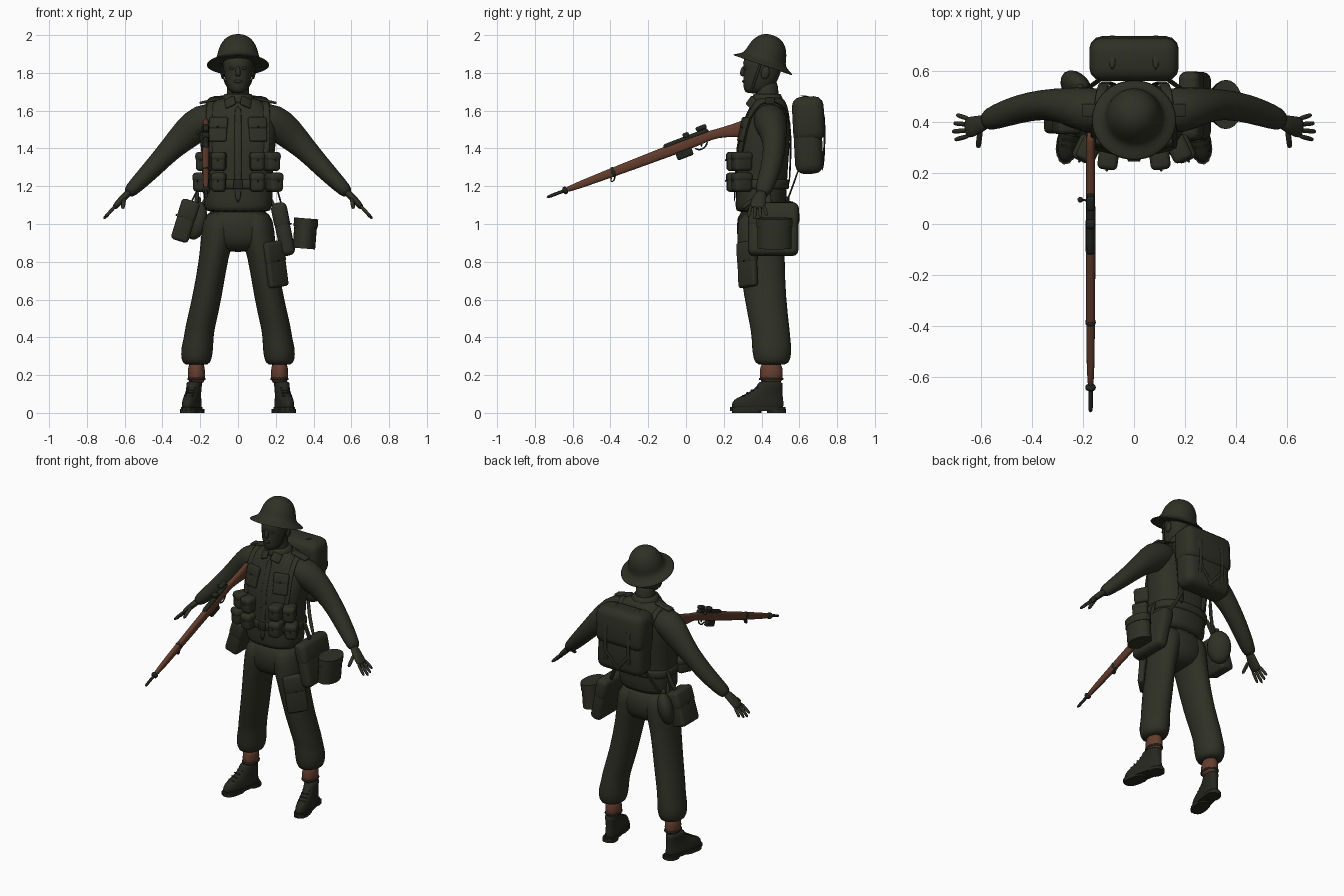
import bpy, bmesh, math
from mathutils import Vector, Euler

old = bpy.data.objects.get("Cube")
if old:
    bpy.data.objects.remove(old, do_unlink=True)

X, Y, Z = Vector((1, 0, 0)), Vector((0, 1, 0)), Vector((0, 0, 1))
SIDES = ((1, "left"), (-1, "right"))
THIN = .005  # strap half thickness


def material(name, *rgb):
    m = bpy.data.materials.new(name)
    m.use_nodes = True
    m.diffuse_color = (*rgb, 1)
    bsdf = m.node_tree.nodes["Principled BSDF"]
    bsdf.inputs["Base Color"].default_value = (*rgb, 1)
    bsdf.inputs["Roughness"].default_value = .9
    return m


OLIVE = material("dark olive", .028, .029, .018)
BOOT = material("boot black", .02, .02, .014)
WOOD = material("rifle wood", .12, .045, .025)
GAITER = material("gaiter brown", .13, .047, .028)
METAL = material("gun metal", .016, .019, .013)


def finish(name, bm, mat, smooth=False, loc=(0, 0, 0), rot=(0, 0, 0)):
    bmesh.ops.recalc_face_normals(bm, faces=bm.faces[:])
    mesh = bpy.data.meshes.new(name)
    bm.to_mesh(mesh)
    bm.free()
    mesh.materials.append(mat)
    mesh.shade_smooth()
    obj = bpy.data.objects.new(name, mesh)
    obj.location, obj.rotation_euler = loc, rot
    bpy.context.scene.collection.objects.link(obj)
    if smooth:
        obj.modifiers.new("smooth", "SUBSURF").levels = 1
        obj.modifiers["smooth"].render_levels = 1
    else:
        mesh.set_sharp_from_angle(angle=math.radians(40))


def loft(name, rings, mat=OLIVE, ref=Y, upright=False, power=2, segs=16, smooth=True, **place):
    """Skin through oval sections given as x, y, z, half width, half depth."""
    bm = bmesh.new()
    centres = [Vector(ring[:3]) for ring in rings]
    loops = []
    for i, (*_, wide, deep) in enumerate(rings):
        ahead, behind = centres[i + 1:i + 2] or centres[i:i + 1], centres[max(i - 1, 0)]
        t = Z if upright else (ahead[0] - behind).normalized()
        u = ref.cross(t).normalized()
        v = t.cross(u)
        loop = []
        for k in range(segs):
            angle = math.tau * k / segs
            c, s = (math.copysign(abs(q) ** (2 / power), q) for q in (math.cos(angle), math.sin(angle)))
            loop.append(bm.verts.new(centres[i] + u * c * wide + v * s * deep))
        loops.append(loop)
    for low, high in zip(loops, loops[1:]):
        for k in range(segs):
            n = (k + 1) % segs
            bm.faces.new((low[k], low[n], high[n], high[k]))
    bm.faces.new(loops[0])
    bm.faces.new(loops[-1])
    finish(name, bm, mat, smooth, **place)


def column(name, rows, mat=OLIVE, x=0, **options):
    """Upright loft from rows of z, half width, front y, back y."""
    rings = [(x, (front + back) / 2, z, wide, (back - front) / 2) for z, wide, front, back in rows]
    loft(name, rings, mat, upright=True, **options)


def tube(name, path, thick, wide, mat=OLIVE, ref=X, segs=8):
    loft(name, [(*point, thick, wide) for point in path], mat, ref, segs=segs)


def flip(side, rows):
    return [(side * x, *rest) for x, *rest in rows]


def box(name, loc, size, rot=(0, 0, 0), mat=OLIVE, soft=.01):
    bm = bmesh.new()
    bmesh.ops.create_cube(bm, size=1)
    bmesh.ops.scale(bm, vec=size, verts=bm.verts[:])
    bmesh.ops.bevel(bm, geom=bm.edges[:], offset=min(soft, min(size) * .4),
                    segments=3, profile=.5, affect='EDGES')
    finish(name, bm, mat, loc=loc, rot=rot)


def ball(name, loc, size, mat=OLIVE, rot=(0, 0, 0)):
    bm = bmesh.new()
    bmesh.ops.create_uvsphere(bm, u_segments=16, v_segments=10, radius=1)
    bmesh.ops.scale(bm, vec=size, verts=bm.verts[:])
    finish(name, bm, mat, loc=loc, rot=rot)


def bag(name, loc, size, rot=(0, 0, 0), outward=-Y, soft=.02):
    """Bag with a flap over its upper half and a stud on the outer face."""
    box(name, loc, size, rot, soft=soft)
    loc, size, turn = Vector(loc), Vector(size), Euler(rot).to_matrix()
    flap = size + Vector((THIN, THIN, -size.z / 2)) * 1.0
    box(name + "_flap", loc + turn @ Z * size.z * .27, flap, rot, soft=soft)
    stud = outward * (abs(outward.dot(size)) / 2 + THIN) + Z * size.z * .08
    ball(name + "_stud", loc + turn @ stud, (THIN, THIN, THIN))


# Helmet: turned dome and brim, tilted back
BRIM, DOME, RISE = .168, .113, .147
helmet = [(.1, -.01), (BRIM, -.025), (BRIM, -.015), (DOME + .01, .005)]
for step in range(1, 9):
    angle = math.pi / 2 * step / 8.3
    helmet.append((DOME * math.cos(angle) ** .8, RISE * math.sin(angle)))
loft("helmet", [(0, 0, z, r, r) for r, z in helmet], upright=True, segs=32,
     loc=(0, .413, 1.86), rot=(-.33, 0, 0))

# Head and neck
column("neck", [(1.6, .07, .36, .5), (1.68, .06, .37, .49), (1.78, .06, .36, .49)])
column("head", [(1.69, .03, .32, .4), (1.71, .05, .305, .45), (1.74, .065, .3, .48),
                (1.82, .08, .305, .51), (1.85, .082, .297, .515), (1.9, .08, .31, .51)], power=2.2)
column("nose", [(1.84, .01, .297, .32), (1.8, .016, .28, .32), (1.78, .013, .29, .31)], segs=8)
ball("mouth", (0, .305, 1.755), (.023, .008, .008))
for s, side in SIDES:
    ball(side + "_ear", (s * .08, .42, 1.8), (.012, .022, .034), rot=(-.2, 0, 0))
    ball(side + "_eye", (s * .03, .315, 1.825), (.015, .01, .008))
    tube(side + "_chin_strap", flip(s, [(.095, .4, 1.86), (.08, .37, 1.78), (.055, .35, 1.71), (0, .335, 1.695)]),
         THIN, .008, ref=Y)

# Jacket, belt and collar
column("jacket", [(1.06, .17, .265, .52), (1.08, .182, .26, .53), (1.2, .185, .265, .535),
                  (1.3, .188, .265, .54), (1.42, .2, .27, .55), (1.52, .21, .3, .555), (1.6, .185, .33, .545),
                  (1.645, .135, .355, .53), (1.675, .08, .365, .51)], power=2.5, segs=24)
column("belt", [(z, .195, .255, .547) for z in (1.18, 1.19, 1.23, 1.24)], power=2.5, segs=24)
column("collar", [(1.63, .1, .345, .525), (1.65, .098, .345, .52), (1.7, .07, .355, .5), (1.68, .055, .37, .49)])
tube("front_placket", [(0, .256, 1.1), (0, .264, 1.28), (0, .27, 1.42), (0, .3, 1.53), (0, .345, 1.63)], THIN, .02)
box("belt_buckle", (0, .252, 1.21), (.05, .016, .05), mat=METAL)
column("trouser_seat", [(.85, .09, .32, .47), (.9, .165, .275, .525), (.97, .187, .263, .535),
                        (1.1, .17, .275, .52)], power=2.3, segs=20)

for s, side in SIDES:
    box(side + "_collar_point", (s * .042, .345, 1.645), (.06, .014, .055), (-.5, s * .4, s * .4))
    bag(side + "_chest_pocket", (s * .105, .303, 1.5), (.095, .022, .13), (-.25, 0, s * .22))
    box(side + "_epaulette", (s * .15, .445, 1.652), (.11, .05, .014), (0, s * .22, 0))
    # Webbing over the shoulder and down the back
    tube(side + "_shoulder_strap", flip(s, [
        (.15, .29, 1.34), (.15, .325, 1.52), (.15, .36, 1.61), (.14, .43, 1.66), (.13, .51, 1.64),
        (.12, .555, 1.56), (.1, .555, 1.35), (.08, .545, 1.2)]), THIN, .022)
    tube(side + "_back_strap", flip(s, [(.1, .6, 1.3), (.13, .565, 1.2), (.2, .52, 1.08)]), THIN, .014)
    # Two rows of paired ammunition pouches
    for row, z, out in (("upper", 1.33, .175), ("lower", 1.22, .19)):
        for place, x, y, turn in (("inner", .1, .265, .12), ("outer", out, .295, .45)):
            bag(f"{side}_{row}_{place}_pouch", (s * x, y, z), (.074, .1, .1), (0, 0, s * turn))

    # Arm and hand
    loft(side + "_sleeve", flip(s, [
        (.08, .44, 1.575, .07, .085), (.19, .445, 1.55, .097, .095), (.27, .465, 1.48, .086, .07),
        (.355, .47, 1.4, .062, .059), (.455, .45, 1.29, .053, .057), (.54, .42, 1.205, .042, .05),
        (.59, .4, 1.155, .034, .04)]))
    loft(side + "_palm", flip(s, [(.57, .405, 1.175, .022, .028), (.605, .39, 1.14, .02, .036),
                                  (.635, .38, 1.11, .018, .043), (.66, .376, 1.08, .014, .043)]), segs=12)
    for k, (finger, reach) in enumerate((("little", .052), ("ring", .064), ("middle", .07), ("index", .06))):
        spread = .034 - k * .022
        tube(f"{side}_{finger}_finger", [(s * (.645 + f * reach), .377 + spread * (1 + f / 2), 1.1 - f * reach * 1.1)
                                         for f in (0, .5, 1)], .01, .01, ref=Y)
    tube(side + "_thumb", flip(s, [(.6, .375, 1.14), (.607, .33, 1.11), (.61, .295, 1.08)]), .012, .012)

    # Trouser leg, bloused over the gaiter
    loft(side + "_trouser_leg", flip(s, [
        (.09, .4, 1.08, .085, .125), (.1, .4, .96, .098, .133), (.126, .396, .84, .076, .126),
        (.165, .42, .6, .08, .112), (.2, .443, .46, .081, .106), (.208, .45, .4, .079, .104),
        (.217, .454, .34, .088, .107), (.22, .456, .28, .082, .1), (.22, .454, .25, .066, .08)]), upright=True)

    # Gaiter and boot
    column(side + "_gaiter", [(z, .046, .39, .513) for z in (.28, .2, .15)], GAITER, x=s * .22)
    column(side + "_gaiter_strap", [(z, .05, .384, .518) for z in (.17, .18, .19)], BOOT, x=s * .22)
    foot = dict(loc=(s * .245, .38, 0), rot=(0, 0, s * .2))
    column(side + "_boot", [(.01, .042, -.14, .14), (.04, .045, -.147, .143), (.07, .042, -.135, .14),
                            (.09, .039, -.09, .137), (.115, .038, -.035, .133), (.145, .039, 0, .135),
                            (.17, .041, 0, .137)], BOOT, power=2.3, **foot)
    for part, low, high, front, back in (("sole", .01, .03, -.15, .15), ("heel", 0, .02, .05, .15),
                                         ("tread", 0, .02, -.14, .02)):
        column(f"{side}_boot_{part}", [(z, .046, front, back) for z in (low, high)],
               BOOT, power=2.5, smooth=False, **foot)
    turn = Euler(foot["rot"]).to_matrix()
    for k in range(4):
        at = Vector(foot["loc"]) + turn @ Vector((0, -.078 + k * .024, .091 + k * .014))
        box(side + "_boot_lace", at, (.05, .008, .008), (.5, 0, s * .2), BOOT)

    # Straps on the back pack
    tube(side + "_pack_strap", flip(s, [(.085, .6, 1.68), (.085, .68, 1.67), (.085, .727, 1.63),
                                        (.085, .737, 1.5), (.085, .73, 1.34), (.085, .7, 1.27)]), THIN, .014)
    tube(side + "_pack_cross_strap", flip(s, [(.1, .733, 1.42), (.03, .73, 1.34), (-.02, .72, 1.28)]), THIN, .012)

box("pack", (0, .645, 1.465), (.335, .15, .4), (.05, 0, 0), soft=.05)
box("pack_flap", (0, .648, 1.555), (.35, .168, .24), (.05, 0, 0), soft=.05)
bag("thigh_pocket", (.2, .325, .785), (.13, .04, .24), (-.06, -.12, .75))

# Haversack and mess tin on the left hip
bag("haversack", (.24, .462, .97), (.08, .265, .28), (0, -.2, 0), X, .03)
tube("haversack_sling", [(.19, .42, 1.24), (.215, .43, 1.16), (.235, .44, 1.08)], THIN, .02, ref=Y)
for part, size, low, high in (("mess_tin", .06, -.08, .04), ("mess_tin_lid", .064, .035, .08)):
    column(part, [(z, size, -size * 1.5, size * 1.5) for z in (low, high)], smooth=False, segs=24,
           loc=(.355, .468, .95), rot=(0, .08, 0))

# Respirator bag, water bottle and tool handle on the right hip
bag("respirator_bag", (-.28, .44, 1.015), (.095, .17, .22), (0, .3, 0), -X)
ball("water_bottle", (-.225, .535, 1.02), (.05, .075, .105), rot=(0, .2, .7))
tube("bottle_neck", [(-.215, .535, 1.1), (-.205, .535, 1.15)], .016, .016)
tube("bottle_sling", [(-.18, .46, 1.24), (-.225, .47, 1.16), (-.255, .46, 1.1)], THIN, .02, ref=Y)
tube("tool_handle", [(-.21, .5, 1.2), (-.235, .51, 1)], .014, .014)

# Rifle, pointing forward from the right shoulder along one sloping line
RIFLE_X, SLOPE = -.17, .38
TILT = (math.atan(SLOPE), 0, 0)


def along(y, up=0, out=0):
    return (RIFLE_X - out, y, 1.421 + y * SLOPE + up)


loft("rifle_stock", [(*along(y, up), wide, deep) for y, up, wide, deep in (
    (.37, -.035, .018, .052), (.307, -.035, .019, .045), (.2, -.01, .018, .026), (.13, 0, .017, .024),
    (.07, 0, .019, .03), (-.05, 0, .02, .032), (-.46, 0, .017, .023), (-.665, 0, .014, .016))],
     WOOD, Z, power=2.6)
tube("rifle_barrel", [along(-.6), along(-.7), along(-.74)], .01, .01, METAL, Z)
tube("rifle_receiver", [along(y, .03) for y in (.12, .1, -.1, -.12)], .017, .016, METAL, Z)
for part, y, up, size in (("rear_sight", .08, .058, (.03, .06, .024)), ("magazine", -.01, -.04, (.026, .09, .055)),
                          ("charger_guide", 0, .048, (.036, .035, .03))):
    box(part, along(y, up), size, TILT, METAL)
tube("bolt_handle", [along(.09, .035), along(.095, .03, .036)], THIN, THIN, METAL, Z)
ball("bolt_knob", along(.095, .028, .04), (.011, .011, .011), METAL)
tube("trigger_guard", [along(.115, -.025), along(.105, -.055), along(.07, -.06), along(.045, -.035)],
     THIN, THIN, METAL)
tube("trigger", [along(.085, -.02), along(.08, -.045)], THIN, THIN, METAL)
for part, y, deep in (("rear_band", -.385, .028), ("front_band", -.64, .021)):
    tube(part, [along(y + d) for d in (.012, 0, -.012)], .021, deep, METAL, Z, segs=16)
tube("sling_swivel", [along(-.375, -.02), along(-.38, -.05), along(-.4, -.05), along(-.395, -.02)],
     THIN, .008, METAL)
